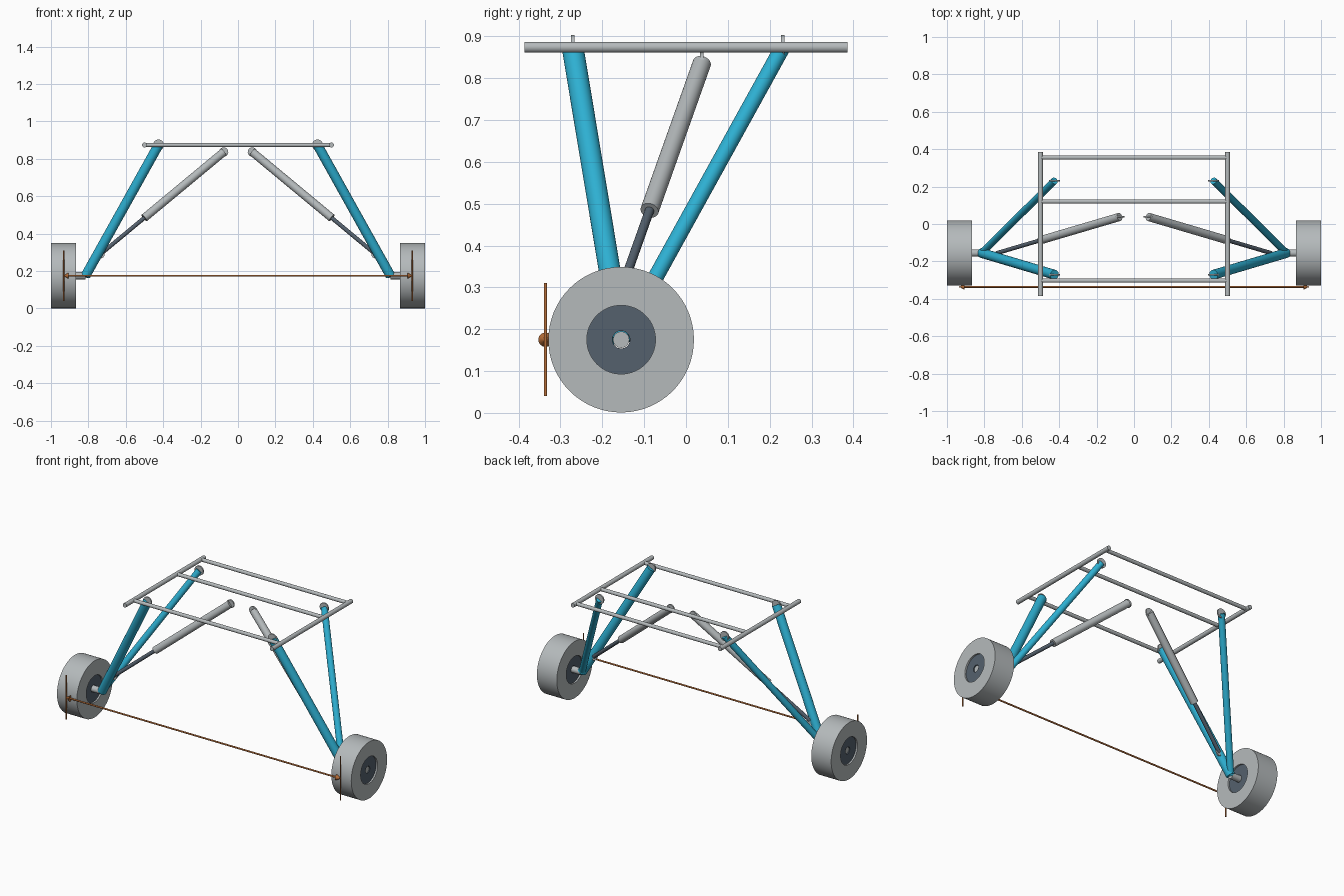
import bpy, bmesh, math
from mathutils import Vector

if "Cube" in bpy.data.objects:
    bpy.data.objects.remove(bpy.data.objects["Cube"])


def material(name, color):
    m = bpy.data.materials.new(name)
    m.diffuse_color = (*color, 1)
    m.use_nodes = True
    m.node_tree.nodes["Principled BSDF"].inputs["Base Color"].default_value = m.diffuse_color
    return m


GREY = material("light grey", (0.46, 0.49, 0.50))
SLATE = material("slate", (0.09, 0.12, 0.155))
BLUE = material("blue", (0.027, 0.43, 0.64))
COPPER = material("copper", (0.47, 0.155, 0.04))


def finish(bm, name, mat):
    mesh = bpy.data.meshes.new(name)
    bmesh.ops.recalc_face_normals(bm, faces=bm.faces)
    bm.to_mesh(mesh)
    bm.free()
    obj = bpy.data.objects.new(name, mesh)
    bpy.context.collection.objects.link(obj)
    mesh.materials.append(mat)
    bpy.context.view_layer.objects.active = obj
    obj.select_set(True)
    bpy.ops.object.shade_smooth_by_angle(angle=math.radians(35))
    obj.select_set(False)
    return obj


def rod(name, a, b, r, mat, r2=None, sides=32):
    """Cylinder (or cone) running from a to b."""
    a, b = Vector(a), Vector(b)
    d = b - a
    bm = bmesh.new()
    bmesh.ops.create_cone(bm, cap_ends=True, segments=sides, radius1=r,
                          radius2=r if r2 is None else r2, depth=d.length)
    bm.transform(d.to_track_quat('Z', 'Y').to_matrix().to_4x4())
    bmesh.ops.translate(bm, verts=bm.verts, vec=(a + b) / 2)
    return finish(bm, name, mat)


def ring(name, x0, x1, y, z, r_in, r_out, mat, sides=64):
    """Closed tube along x."""
    bm = bmesh.new()
    profile = [(x0, r_in), (x0, r_out), (x1, r_out), (x1, r_in)]
    loops = []
    for i in range(sides):
        t = 2 * math.pi * i / sides
        loops.append([bm.verts.new((x, y + r * math.cos(t), z + r * math.sin(t)))
                      for x, r in profile])
    for i in range(sides):
        p, q = loops[i], loops[(i + 1) % sides]
        for k in range(4):
            n = (k + 1) % 4
            bm.faces.new((p[k], p[n], q[n], q[k]))
    return finish(bm, name, mat)


def eye(name, p, r):
    """Thin mounting disc facing front and back."""
    x, y, z = p
    rod(name, (x, y - 0.004, z), (x, y + 0.004, z), r, GREY)


AXLE_Y, AXLE_Z, TOP_Z = -0.155, 0.175, 0.874
GAUGE_Y = -0.336

# Cross bars of the upper frame
for y in (-0.303, 0.12, 0.355):
    rod("frame_cross_bar", (-0.5, y, TOP_Z), (0.5, y, TOP_Z), 0.011, GREY)

for s, side in ((-1, "left"), (1, "right")):
    # Side rail of the upper frame
    rod(side + "_frame_rail", (s * 0.5, -0.386, TOP_Z), (s * 0.5, 0.386, TOP_Z), 0.013, GREY)

    # Two arms meeting at the axle
    knuckle = (s * 0.815, AXLE_Y, AXLE_Z)
    for part, y, r in (("front", -0.271, 0.026), ("rear", 0.231, 0.019)):
        pivot = (s * 0.425, y, TOP_Z)
        rod(f"{side}_{part}_arm", pivot, knuckle, r, BLUE)
        eye(f"{side}_{part}_arm_pivot", pivot, 0.029)

    # Damper: thick body, thin piston rod, mounting discs
    top = Vector((s * 0.077, 0.038, 0.836))
    low = Vector((s * 0.735, -0.156, 0.29))
    mid = top.lerp(low, 0.645)
    rod(side + "_damper_body", top, mid, 0.022, GREY)
    rod(side + "_damper_piston", mid, low, 0.011, SLATE)
    eye(side + "_damper_upper_eye", top, 0.025)
    eye(side + "_damper_lower_eye", low, 0.022)

    # Wheel, recessed hub and axle
    ring(side + "_tyre", s * 0.865, s * 1.0, AXLE_Y, AXLE_Z, 0.082, 0.174, GREY)
    ring(side + "_hub", s * 0.875, s * 0.99, AXLE_Y, AXLE_Z, 0.021, 0.082, SLATE)
    rod(side + "_axle", knuckle, (s * 0.985, AXLE_Y, AXLE_Z), 0.0195, GREY)

    # Track width marker: end post and arrowhead
    rod(side + "_track_post", (s * 0.932, GAUGE_Y, 0.04), (s * 0.932, GAUGE_Y, 0.311),
        0.004, COPPER, sides=16)
    rod(side + "_track_arrowhead", (s * 0.905, GAUGE_Y, AXLE_Z), (s * 0.932, GAUGE_Y, AXLE_Z),
        0.017, COPPER, r2=0.001)

# Track width line
rod("track_line", (-0.91, GAUGE_Y, AXLE_Z), (0.91, GAUGE_Y, AXLE_Z), 0.005, COPPER, sides=16)
